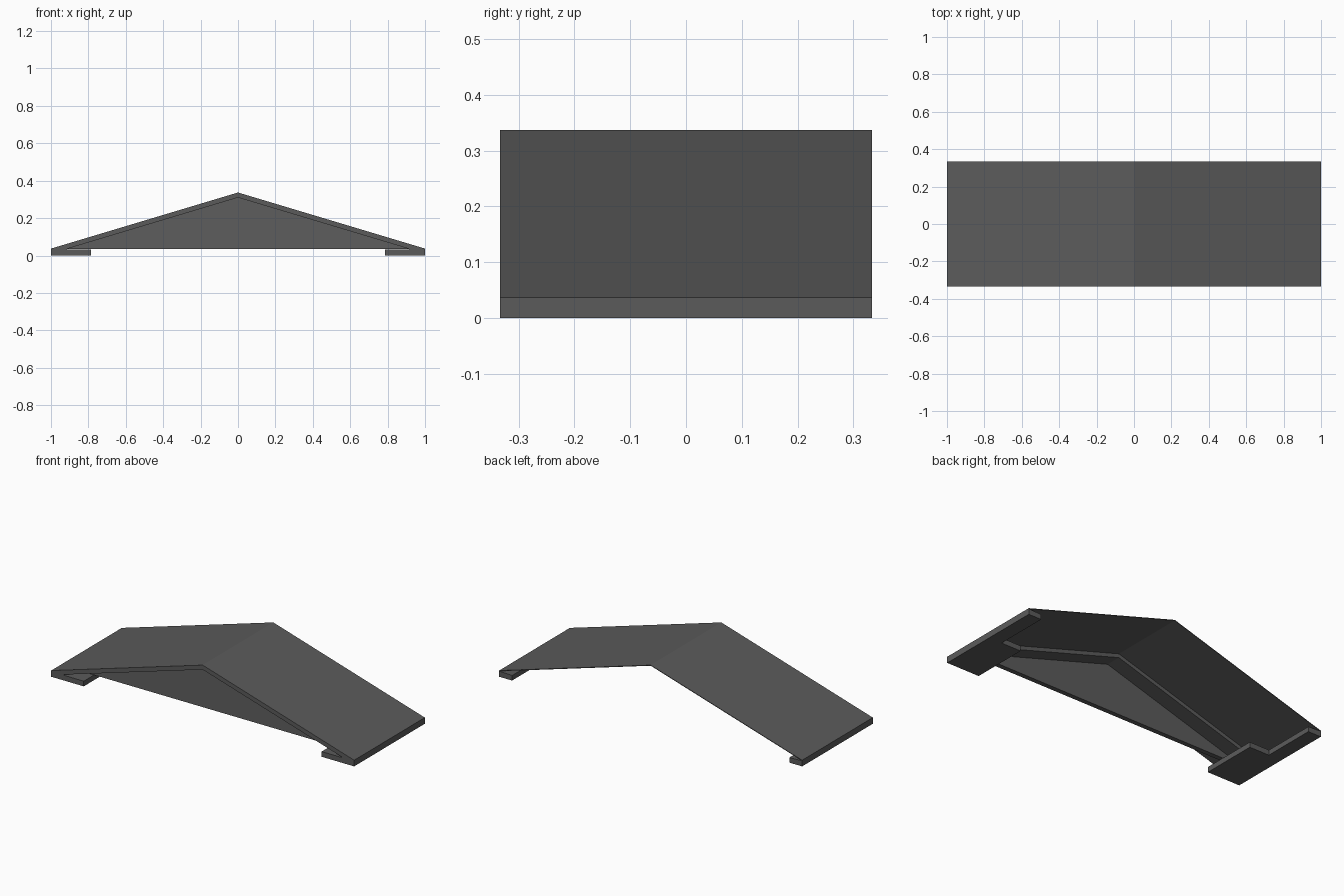
import bpy, bmesh

if "Cube" in bpy.data.objects:
    bpy.data.objects.remove(bpy.data.objects["Cube"])

W, D = 1.0, 0.333          # half width, half depth
APEX, EAVE, FOOT = 0.337, 0.037, 0.0
SLOPE = (APEX - EAVE) / W
TRIM_APEX, TRIM_X = 0.31, 0.915
PANEL_BASE = 0.035

mat = bpy.data.materials.new("dark grey")
mat.diffuse_color = (0.105, 0.105, 0.105, 1)
mat.use_nodes = True
mat.node_tree.nodes["Principled BSDF"].inputs["Base Color"].default_value = mat.diffuse_color


def prism(name, outline, y0, y1):
    """Extrude an outline of (x, z) points from y0 to y1."""
    bm = bmesh.new()
    front = [bm.verts.new((x, y0, z)) for x, z in outline]
    back = [bm.verts.new((x, y1, z)) for x, z in outline]
    n = len(outline)
    bm.faces.new(front)
    bm.faces.new(back[::-1])
    for i in range(n):
        j = (i + 1) % n
        bm.faces.new((front[j], front[i], back[i], back[j]))
    bmesh.ops.recalc_face_normals(bm, faces=bm.faces)
    mesh = bpy.data.meshes.new(name)
    bm.to_mesh(mesh)
    bm.free()
    mesh.materials.append(mat)
    obj = bpy.data.objects.new(name, mesh)
    bpy.context.collection.objects.link(obj)
    return obj


def mirrored(half):
    """Complete a symmetric outline from its right half."""
    return half + [(-x, z) for x, z in reversed(half) if x != 0]


# Thin roof sheet over the full depth
t = 0.004
prism("roof_sheet", [(-W, EAVE), (0, APEX), (W, EAVE),
                     (W, EAVE - t), (0, APEX - t), (-W, EAVE - t)], -D, D)

# Raking trim around the gable, one side at a time
for s, side in ((1, "right"), (-1, "left")):
    prism("gable_trim_" + side,
          [(0, APEX - t), (s * W, EAVE - t), (s * W, FOOT), (s * TRIM_X, FOOT),
           (s * TRIM_X, TRIM_APEX - SLOPE * TRIM_X), (0, TRIM_APEX)], -D, -0.123)
    # Eave box along the whole side
    prism("eave_box_" + side,
          [(s * TRIM_X, FOOT), (s * W, FOOT), (s * W, EAVE - t), (s * TRIM_X, 0.03)],
          -0.123, D)
    # Cornice return at the front
    prism("cornice_return_" + side,
          [(s * 0.785, FOOT), (s * TRIM_X, FOOT), (s * TRIM_X, 0.031), (s * 0.785, 0.031)],
          -D, 0.01)

# Recessed gable wall
half_base = (TRIM_APEX - PANEL_BASE) / SLOPE
prism("gable_wall", [(-half_base, PANEL_BASE), (half_base, PANEL_BASE), (0, TRIM_APEX)],
      -0.24, -0.215)

# Lapped siding boards, each tilted slightly outward at its lower edge
rows = 8
step = (TRIM_APEX - PANEL_BASE) / rows
for i in range(rows):
    z0 = PANEL_BASE + i * step
    z1 = z0 + step
    x0 = (TRIM_APEX - z0) / SLOPE
    x1 = max((TRIM_APEX - z1) / SLOPE, 0.002)
    board = prism("siding_board", [(-x0, z0), (x0, z0), (x1, z1), (-x1, z1)], -0.243, -0.24)
    for v in board.data.vertices:
        if v.co.y < -0.242 and v.co.z > z0 + step / 2:
            v.co.y = -0.241
